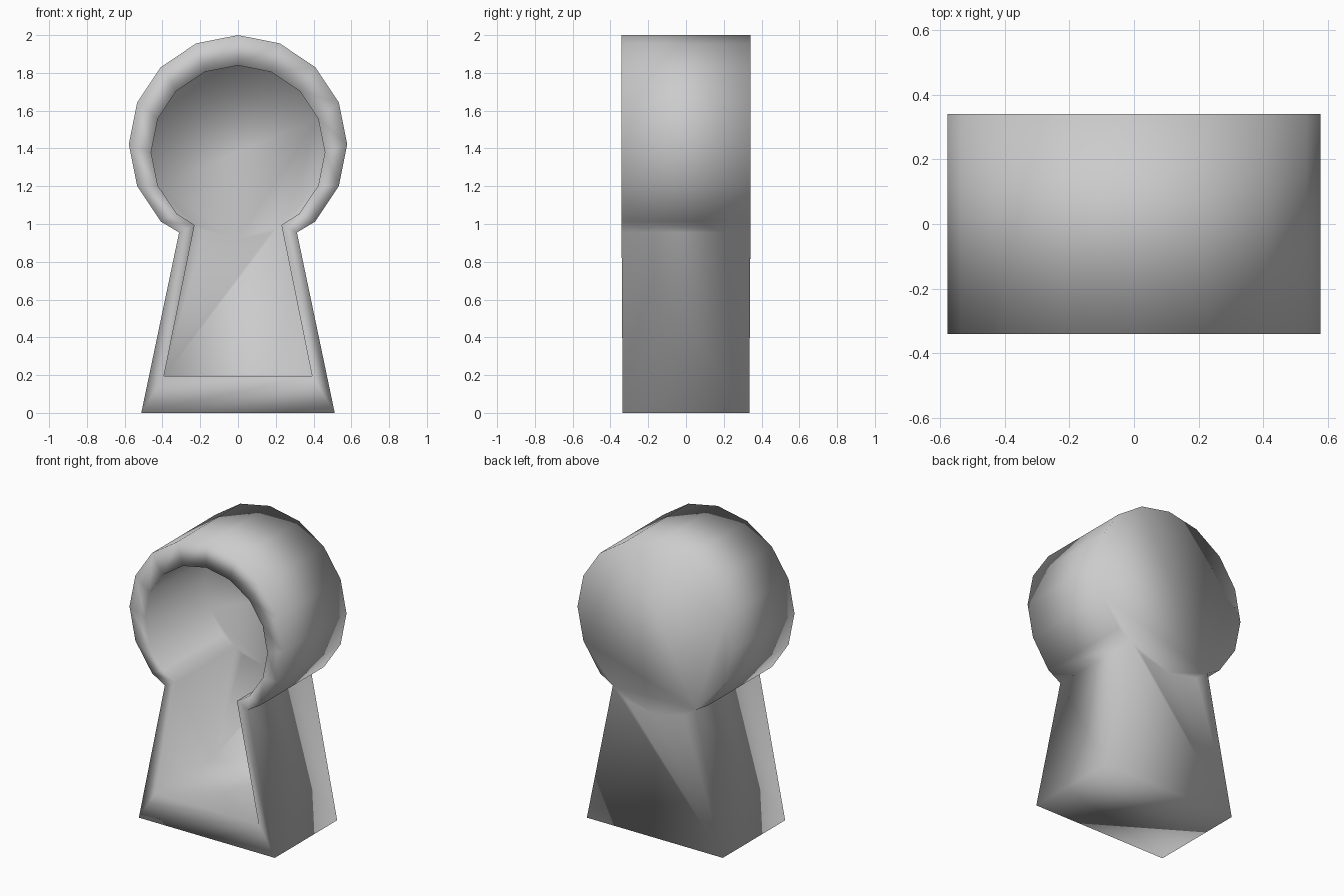
import bpy, bmesh, math

if "Cube" in bpy.data.objects:
    bpy.data.objects.remove(bpy.data.objects["Cube"])


def profile(radius, centre, neck, foot):
    """Keyhole outline (head arc, neck, feet) plus the hidden lower head arc."""
    def on_circle(deg):
        a = math.radians(deg)
        return radius * math.cos(a), centre + radius * math.sin(a)
    head = [neck] + [on_circle(-45 + 22.5 * i) for i in range(13)] + [(-neck[0], neck[1])]
    feet = [(-foot[0], foot[1]), foot]
    arc = [on_circle(a) for a in (-112.5, -90, -67.5)]
    return head, feet, arc


def half_depth(z):
    # The leg thins very slightly toward the foot
    return 0.335 + 0.006 * min(z / 0.95, 1)


bm = bmesh.new()


def ring(points, side, inset=0):
    return [bm.verts.new((x, side * (half_depth(z) - inset), z)) for x, z in points]


def bridge(a, b):
    n = len(a)
    for i in range(n):
        j = (i + 1) % n
        bm.faces.new((a[i], a[j], b[j], b[i]))


def back_wall(loop, arc_points, inset):
    # Round head panel and leg panel meet along the lower head arc
    arc = ring(arc_points, 1, inset)
    head, feet = loop[:15], loop[15:]
    bm.faces.new(head + arc)
    bm.faces.new([head[-1]] + feet + [head[0]] + arc[::-1])


outer_head, outer_feet, outer_arc = profile(0.578, 1.422, (0.312, 0.955), (0.512, 0))
inner_head, inner_feet, inner_arc = profile(0.46, 1.38, (0.23, 0.995), (0.392, 0.195))
outer, inner = outer_head + outer_feet, inner_head + inner_feet

# Outer shell, front rim, recess walls
outer_back, outer_front = ring(outer, 1), ring(outer, -1)
inner_front, inner_back = ring(inner, -1), ring(inner, 1, 0.04)
bridge(outer_back, outer_front)
bridge(outer_front, inner_front)
bridge(inner_front, inner_back)

# Outside back and recess back
back_wall(outer_back, outer_arc, 0)
back_wall(inner_back, inner_arc, 0.04)

bmesh.ops.recalc_face_normals(bm, faces=bm.faces)
for face in bm.faces:
    face.smooth = True

mesh = bpy.data.meshes.new("keyhole_shell")
bm.to_mesh(mesh)
bm.free()
bpy.context.collection.objects.link(bpy.data.objects.new("keyhole_shell", mesh))
